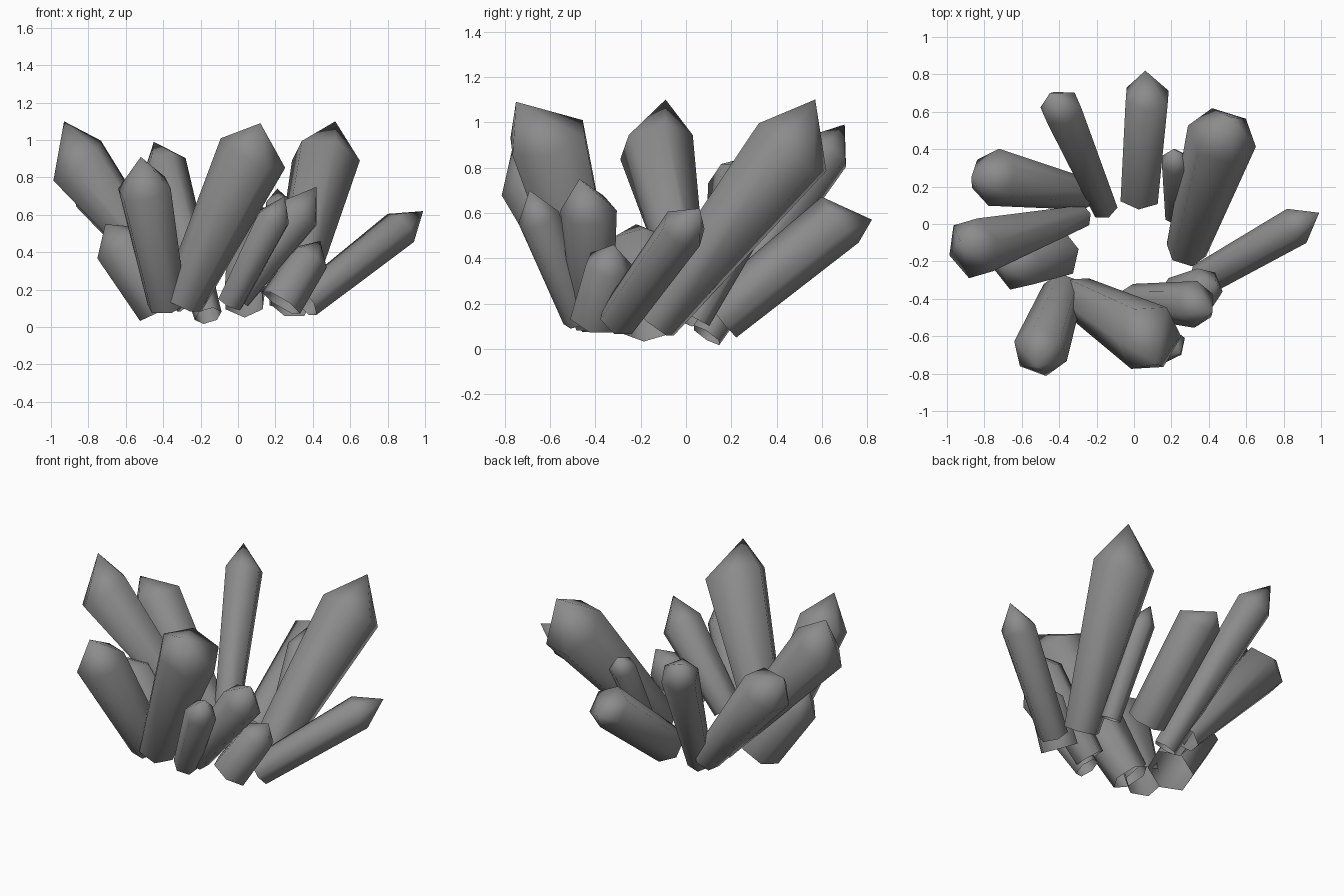
import bpy, bmesh, math
from mathutils import Vector

if "Cube" in bpy.data.objects:
    bpy.data.objects.remove(bpy.data.objects["Cube"])

grey = bpy.data.materials.new("crystal_grey")
grey.diffuse_color = (0.26, 0.26, 0.26, 1)
grey.use_nodes = True
grey.node_tree.nodes["Principled BSDF"].inputs["Base Color"].default_value = grey.diffuse_color


def crystal(name, base, shoulder, tip, r_base, r_top, roll=0, sides=6):
    """Six-sided open-bottomed shaft widening to the shoulder, closed by a point."""
    base, shoulder, tip = Vector(base), Vector(shoulder), Vector(tip)
    axis = (shoulder - base).normalized()
    u = axis.cross(Vector((0, 0, 1))).normalized()
    v = u.cross(axis)
    bm = bmesh.new()

    def ring(c, r):
        out = []
        for i in range(sides):
            a = math.radians(roll) + i * math.tau / sides
            out.append(bm.verts.new(c + u * r * math.cos(a) + v * r * math.sin(a)))
        return out

    low, high = ring(base, r_base), ring(shoulder, r_top)
    point = bm.verts.new(tip)
    for i in range(sides):
        j = (i + 1) % sides
        bm.faces.new((low[i], low[j], high[j], high[i]))
        bm.faces.new((high[i], high[j], point))
    # Point every face away from the shaft axis
    bm.normal_update()
    for f in bm.faces:
        c = f.calc_center_median() - base
        if f.normal.dot(c - axis * c.dot(axis)) < 0:
            f.normal_flip()
    me = bpy.data.meshes.new(name)
    bm.to_mesh(me)
    bm.free()
    me.materials.append(grey)
    ob = bpy.data.objects.new(name, me)
    bpy.context.collection.objects.link(ob)
    bpy.context.view_layer.objects.active = ob
    ob.select_set(True)
    bpy.ops.object.shade_smooth_by_angle(angle=math.radians(62))
    ob.select_set(False)


# Tall crystals: base, shoulder, tip, base radius, shoulder radius, roll
crystal("front_large", (-.30, -.39, .13), (.08, -.61, .93), (.12, -.75, 1.09), .115, .19, 0)
crystal("right_back_large", (.28, -.14, .12), (.47, .47, .89), (.52, .57, 1.10), .11, .19, 0)
crystal("left_large", (-.28, .04, .14), (-.86, -.13, .89), (-.93, -.09, 1.10), .065, .17, 30)
crystal("front_left", (-.38, -.36, .12), (-.50, -.68, .74), (-.52, -.76, .91), .11, .15, 0)
crystal("back_left_slim", (-.16, .09, .06), (-.39, .62, .87), (-.45, .70, .99), .075, .115, 30)
crystal("left_back", (-.26, .16, .13), (-.75, .25, .73), (-.87, .25, .84), .085, .155, 0)

# Low, leaning crystals
crystal("back_low", (.03, .15, .14), (.07, .68, .57), (.06, .82, .57), .115, .13, 30)
crystal("right_low", (.36, -.30, .13), (.87, -.01, .53), (.99, .06, .62), .09, .105, 0)
crystal("left_low", (-.41, -.16, .11), (-.63, -.21, .45), (-.71, -.22, .55), .14, .15, 30)

# Small crystals filling the front right and the back
crystal("front_right_medium", (-.01, -.41, .16), (.33, -.43, .61), (.42, -.47, .75), .09, .125, 0)
crystal("front_small", (-.04, -.47, .13), (.19, -.65, .58), (.25, -.69, .70), .075, .095, 30)
crystal("right_small", (.23, -.40, .13), (.38, -.34, .37), (.44, -.32, .46), .12, .11, 0)
crystal("back_small", (.22, .05, .13), (.22, .33, .65), (.21, .40, .74), .06, .08, 30)
